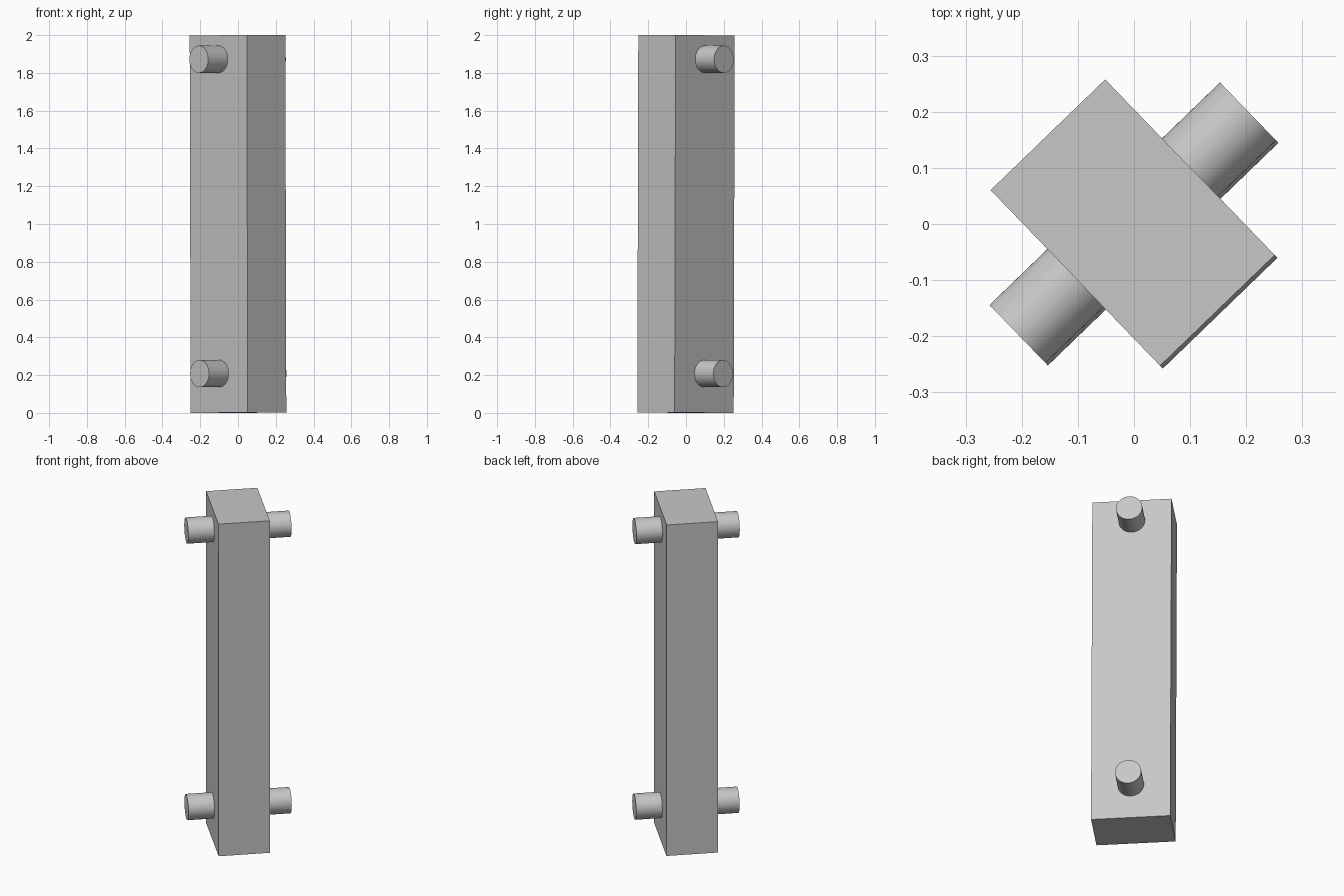
import bpy
from math import radians
from mathutils import Matrix

cube = bpy.data.objects.get("Cube")
if cube:
    bpy.data.objects.remove(cube, do_unlink=True)

grey = bpy.data.materials.new("light_grey")
grey.use_nodes = True
colour = (0.57, 0.57, 0.57, 1)
grey.diffuse_color = colour
grey.node_tree.nodes["Principled BSDF"].inputs["Base Color"].default_value = colour

# Shared frame: turned diagonally, leaning very slightly
frame = (Matrix.Translation((0, 0, 1))
         @ Matrix.Rotation(radians(-46), 4, "Z")
         @ Matrix.Rotation(-0.0035, 4, "Y"))


def finish(name, local):
    obj = bpy.context.object
    obj.name = name
    obj.data.transform(frame @ local)
    obj.data.materials.append(grey)
    return obj


# Upright block
bpy.ops.mesh.primitive_cube_add(size=1)
finish("upright_block", Matrix.Diagonal((0.435, 0.284, 1.9985, 1)))

# Round pegs passing through the block near both ends
for name, height in (("upper_peg", 0.872), ("lower_peg", -0.792)):
    bpy.ops.mesh.primitive_cylinder_add(vertices=64, radius=0.072, depth=0.571)
    finish(name, Matrix.Translation((0, 0, height)) @ Matrix.Rotation(radians(90), 4, "X"))
    bpy.ops.object.shade_smooth_by_angle(angle=radians(40))
